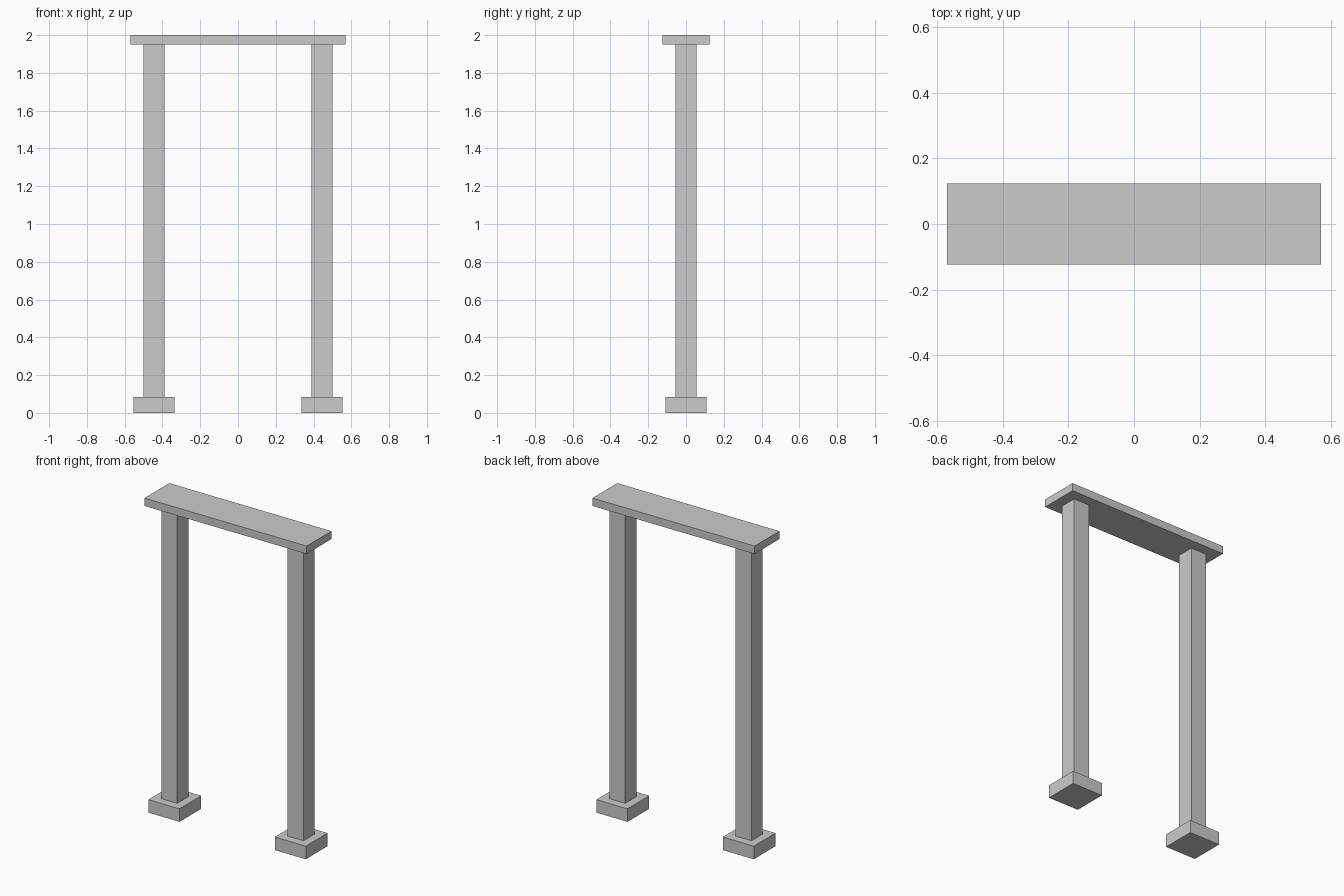
import bpy

if "Cube" in bpy.data.objects:
    bpy.data.objects.remove(bpy.data.objects["Cube"])

def box(name, x, y, z):
    """Box from (min, max) ranges on each axis."""
    lo, hi = zip(x, y, z)
    bpy.ops.mesh.primitive_cube_add(size=1, location=[(a + b) / 2 for a, b in zip(lo, hi)])
    ob = bpy.context.object
    ob.name = name
    ob.scale = [b - a for a, b in zip(lo, hi)]
    bpy.ops.object.transform_apply(location=False, rotation=False, scale=True)
    return ob

POST_X, POST_HALF, FOOT_HALF = 0.444, 0.056, 0.109
FOOT_TOP, LINTEL_BOTTOM = 0.083, 1.95

# Square foot and post on each side
for side, s in (("left", -1), ("right", 1)):
    c = s * POST_X
    box(side + "_foot", (c - FOOT_HALF, c + FOOT_HALF), (-FOOT_HALF, FOOT_HALF), (0, FOOT_TOP))
    box(side + "_post", (c - POST_HALF, c + POST_HALF), (-POST_HALF, POST_HALF), (FOOT_TOP, LINTEL_BOTTOM))

# Flat lintel across the top
box("lintel", (-0.57, 0.57), (-0.124, 0.124), (LINTEL_BOTTOM, 2.0))
